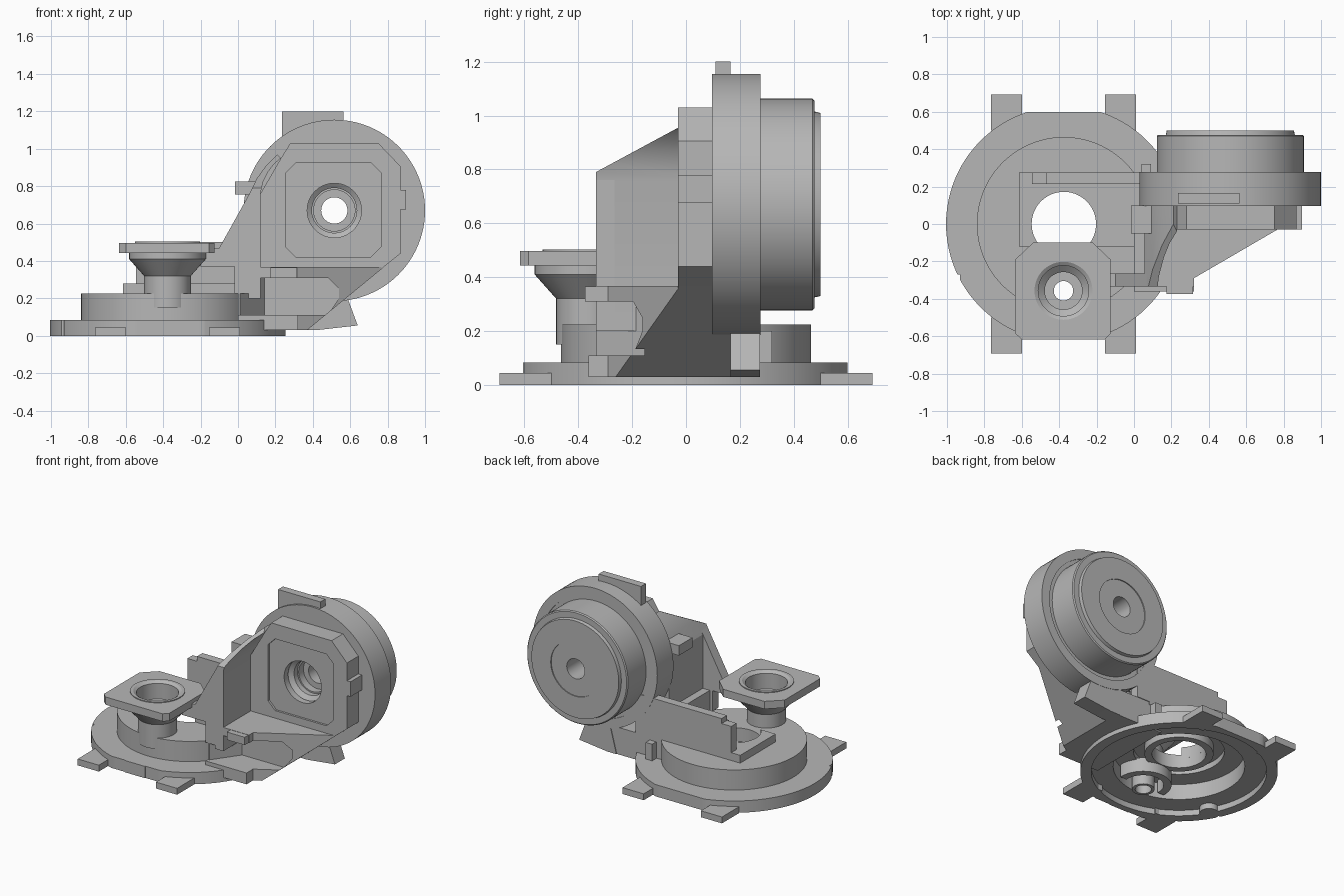
import bpy, bmesh, math
from mathutils import Vector

old = bpy.data.objects.get("Cube")
if old:
    bpy.data.objects.remove(old, do_unlink=True)

grey = bpy.data.materials.new("plain_grey")
grey.use_nodes = True
tone = (0.47, 0.47, 0.47, 1)
grey.diffuse_color = tone
grey.node_tree.nodes["Principled BSDF"].inputs["Base Color"].default_value = tone

BASE = (-0.375, 0, 0)
POST = (-0.377, -0.357, 0)
DRUM = (0.515, 0, 0.67)


def finish(name, bm):
    bmesh.ops.recalc_face_normals(bm, faces=bm.faces)
    mesh = bpy.data.meshes.new(name)
    bm.to_mesh(mesh)
    bm.free()
    obj = bpy.data.objects.new(name, mesh)
    bpy.context.collection.objects.link(obj)
    mesh.materials.append(grey)
    return obj


def prism(name, pts, axis, lo, hi):
    """Extrude an outline along y (points are x, z) or z (points are x, y)."""
    bm = bmesh.new()
    place = (lambda a, b, t: (a, t, b)) if axis == "y" else (lambda a, b, t: (a, b, t))
    face = bm.faces.new([bm.verts.new(place(a, b, lo)) for a, b in pts])
    out = bmesh.ops.extrude_face_region(bm, geom=[face])
    moved = [v for v in out["geom"] if isinstance(v, bmesh.types.BMVert)]
    bmesh.ops.translate(bm, verts=moved, vec=place(0, 0, hi - lo))
    return finish(name, bm)


def box(name, x0, x1, y0, y1, z0, z1):
    return prism(name, [(x0, y0), (x1, y0), (x1, y1), (x0, y1)], "z", z0, z1)


def lathe(name, profile, centre, axis="z", n=72):
    """Revolve a closed (radius, height) loop; zero radii make solid ends."""
    bm = bmesh.new()
    rings = []
    for r, h in profile:
        ring = []
        for i in range(n if r > 0 else 1):
            a = math.tau * i / n
            u, v = r * math.cos(a), r * math.sin(a)
            p = Vector((u, h, v) if axis == "y" else (u, v, h))
            ring.append(bm.verts.new(p + Vector(centre)))
        rings.append(ring)
    for a, b in zip(rings, rings[1:] + rings[:1]):
        for i in range(n):
            quad = [a[i % len(a)], a[(i + 1) % len(a)], b[(i + 1) % len(b)], b[i % len(b)]]
            quad = list(dict.fromkeys(quad))
            if len(quad) > 2:
                bm.faces.new(quad)
    return finish(name, bm)


def rod(name, r, h0, h1, centre):
    return lathe(name, [(0, h0), (r, h0), (r, h1), (0, h1)], centre)


def cut(obj, *cutters):
    for c in cutters:
        mod = obj.modifiers.new("cut", "BOOLEAN")
        mod.operation, mod.solver, mod.object = "DIFFERENCE", "EXACT", c
    dg = bpy.context.evaluated_depsgraph_get()
    mesh = bpy.data.meshes.new_from_object(obj.evaluated_get(dg))
    obj.modifiers.clear()
    obj.data = mesh
    for c in cutters:
        bpy.data.objects.remove(c, do_unlink=True)
    return obj


def chamfered(x0, x1, z0, z1, c):
    return [(x0 + c, z0), (x1 - c, z0), (x1, z0 + c), (x1, z1 - c),
            (x1 - c, z1), (x0 + c, z1), (x0, z1 - c), (x0, z0 + c)]


# Stepped hollow base with flats, tabs and a rim notch
base = lathe("base_disc", [(0.172, 0.225), (0.465, 0.225), (0.465, 0.083), (0.63, 0.083),
             (0.63, 0), (0.56, 0), (0.56, 0.04), (0.42, 0.04), (0.42, 0.15),
             (0.29, 0.15), (0.29, 0.19), (0.22, 0.19), (0.22, 0.13), (0.172, 0.13)], BASE, n=96)
cut(base, box("c", -1.2, 0.5, 0.6, 0.8, -1, 1), box("c", -1.2, 0.5, -0.8, -0.6, -1, 1),
    box("c", -1.1, -0.93, -0.6, -0.27, -1, 1), rod("c", 0.052, -0.1, 0.7, POST))
rod("base_rim_boss", 0.06, 0, 0.06, (-0.86, -0.28, 0))
for side, y0, y1 in (("rear", 0.5, 0.692), ("front", -0.692, -0.5)):
    for end, x in (("right", -0.765), ("left", -0.155)):
        box(f"base_tab_{side}_{end}", x, x + 0.165, y0, y1, 0, 0.045)
box("base_front_lug", -0.46, -0.3, -0.605, -0.56, 0, 0.083)

# Bracket plate and rear wall around the central hole
cut(box("bracket_plate", -0.615, 0.1, -0.12, 0.275, 0.2, 0.28), rod("c", 0.172, -0.1, 0.7, BASE))
prism("rear_wall", [(-0.615, 0.22), (0.2, 0.22), (0.2, 0.5), (-0.47, 0.5), (-0.47, 0.465),
                    (-0.545, 0.465), (-0.545, 0.28), (-0.615, 0.28)], "y", 0.215, 0.275)
box("rear_peg", 0.04, 0.09, 0.27, 0.32, 0.04, 0.2)

# Post with flared head and stepped bore
lathe("post", [(0.052, 0.15), (0.125, 0.15), (0.125, 0.32), (0.205, 0.41), (0.205, 0.455),
               (0.135, 0.455), (0.135, 0.38), (0.1, 0.35), (0.1, 0.26), (0.052, 0.26)], POST)
cut(prism("post_head", [(-0.6, -0.617), (-0.155, -0.617), (-0.125, -0.585), (-0.125, -0.19),
          (-0.22, -0.1), (-0.54, -0.1), (-0.635, -0.19), (-0.635, -0.585)], "z", 0.443, 0.497),
    rod("c", 0.15, 0, 1, POST))
lathe("post_collar", [(0.135, 0.44), (0.175, 0.44), (0.175, 0.503), (0.155, 0.503), (0.135, 0.49)], POST)
lathe("post_lower_tube", [(0.052, 0.03), (0.072, 0.03), (0.072, 0.16), (0.052, 0.16)], POST)
cut(lathe("post_lower_crescent", [(0.13, 0.06), (0.18, 0.06), (0.18, 0.16), (0.13, 0.16)], POST),
    box("c", -0.8, 0, -0.7, -0.37, 0, 0.3))

# Front wall with its window, and the gusset following the housing corner
prism("front_wall", [(0.12, 0.225), (0.12, 0.79), (0.078, 0.79), (-0.1, 0.47), (-0.2, 0.47),
                     (-0.2, 0.37), (-0.02, 0.37), (-0.02, 0.225)], "y", -0.335, -0.265)
gusset = prism("gusset_wall", [(0.12, 0.2), (0.12, 0.76), (0.133, 0.82), (0.16, 0.875), (0.19, 0.915),
                               (0.23, 0.95), (0.21, 0.97), (0.15, 0.91), (0.1, 0.84), (0.055, 0.745),
                               (0.055, 0.2)], "y", -0.335, 0.11)
bm = bmesh.new()
bm.from_mesh(gusset.data)
cutting = bmesh.ops.bisect_plane(bm, geom=bm.verts[:] + bm.edges[:] + bm.faces[:], clear_outer=True,
                                 plane_co=(0, -0.335, 0.79), plane_no=(0, -0.54, 1))
rim = [e for e in cutting["geom_cut"] if isinstance(e, bmesh.types.BMEdge)]
bmesh.ops.contextual_create(bm, geom=rim)
bm.to_mesh(gusset.data)
bm.free()
box("gusset_nub", -0.015, 0.11, -0.05, 0.1, 0.755, 0.825)

# Lower support with an open pocket and a slanting side
support = prism("lower_support", [(0, 0.03), (0.37, 0.03), (0.78, 0.367), (0, 0.367)], "y", -0.362, 0.1)
cut(support,
    prism("c", [(0.32, -0.5), (0.32, -0.29), (0.77, -0.028), (0.95, -0.028), (0.95, -0.5)], "z", -1, 1),
    prism("c", [(0.005, 0.11), (0.48, 0.11), (0.54, 0.2), (0.54, 0.25), (0.48, 0.31), (0.005, 0.31)],
          "y", -0.5, -0.155),
    box("c", -0.1, 1, -0.5, -0.335, 0.11, 0.5))
prism("pocket_corner", [(0, -0.335), (0.012, -0.335), (0.145, -0.15), (0, -0.15)], "z", 0.1, 0.32)
box("shelf_tab", 0.175, 0.315, -0.375, -0.28, 0.31, 0.365)
prism("rear_support", [(0, 0.03), (0.37, 0.03), (0.6, 0.22), (0, 0.22)], "y", 0.09, 0.27)
prism("support_lug", [(0.35, 0.03), (0.42, 0.03), (0.64, 0.055), (0.59, 0.19), (0.4, 0.22)],
      "y", 0.165, 0.275)

# Eight-sided housing with recessed panel and stepped bore
housing = prism("motor_housing", [(0.12, 0.36), (0.12, 0.76), (0.23, 0.95), (0.28, 1.03), (0.75, 1.03),
                (0.87, 0.905), (0.87, 0.44), (0.77, 0.36)], "y", -0.03, 0.11)
cut(housing, prism("c", chamfered(0.255, 0.765, 0.42, 0.925, 0.055), "y", -0.2, -0.015),
    lathe("c", [(0, -0.2), (0.175, -0.2), (0.175, 0.02), (0.12, 0.06), (0.12, 0.2), (0, 0.2)], DRUM, "y"))
lathe("bearing_ring", [(0.145, -0.015), (0.176, -0.015), (0.176, 0.03), (0.145, 0.03)], DRUM, "y")
box("housing_nub", 0.84, 0.898, -0.03, 0.1, 0.675, 0.78)

# Round motor drum with bore, shoulders and rear cap
lathe("motor_drum", [(0.07, 0.15), (0.11, 0.15), (0.11, 0.097), (0.485, 0.097), (0.485, 0.277),
      (0.42, 0.277), (0.42, 0.27), (0.393, 0.27), (0.393, 0.47), (0.386, 0.477), (0.345, 0.477),
      (0.34, 0.499), (0.19, 0.499), (0.19, 0.492), (0.07, 0.492)], DRUM, "y", 96)
box("drum_top_tab", 0.235, 0.565, 0.11, 0.165, 1.05, 1.2)

# Smooth the round parts, keeping sharp edges
bpy.ops.object.select_all(action="DESELECT")
for obj in bpy.context.scene.objects:
    if obj.type == "MESH" and obj.data.materials and obj.data.materials[0] == grey:
        obj.select_set(True)
        bpy.context.view_layer.objects.active = obj
bpy.ops.object.shade_smooth_by_angle(angle=math.radians(25))
